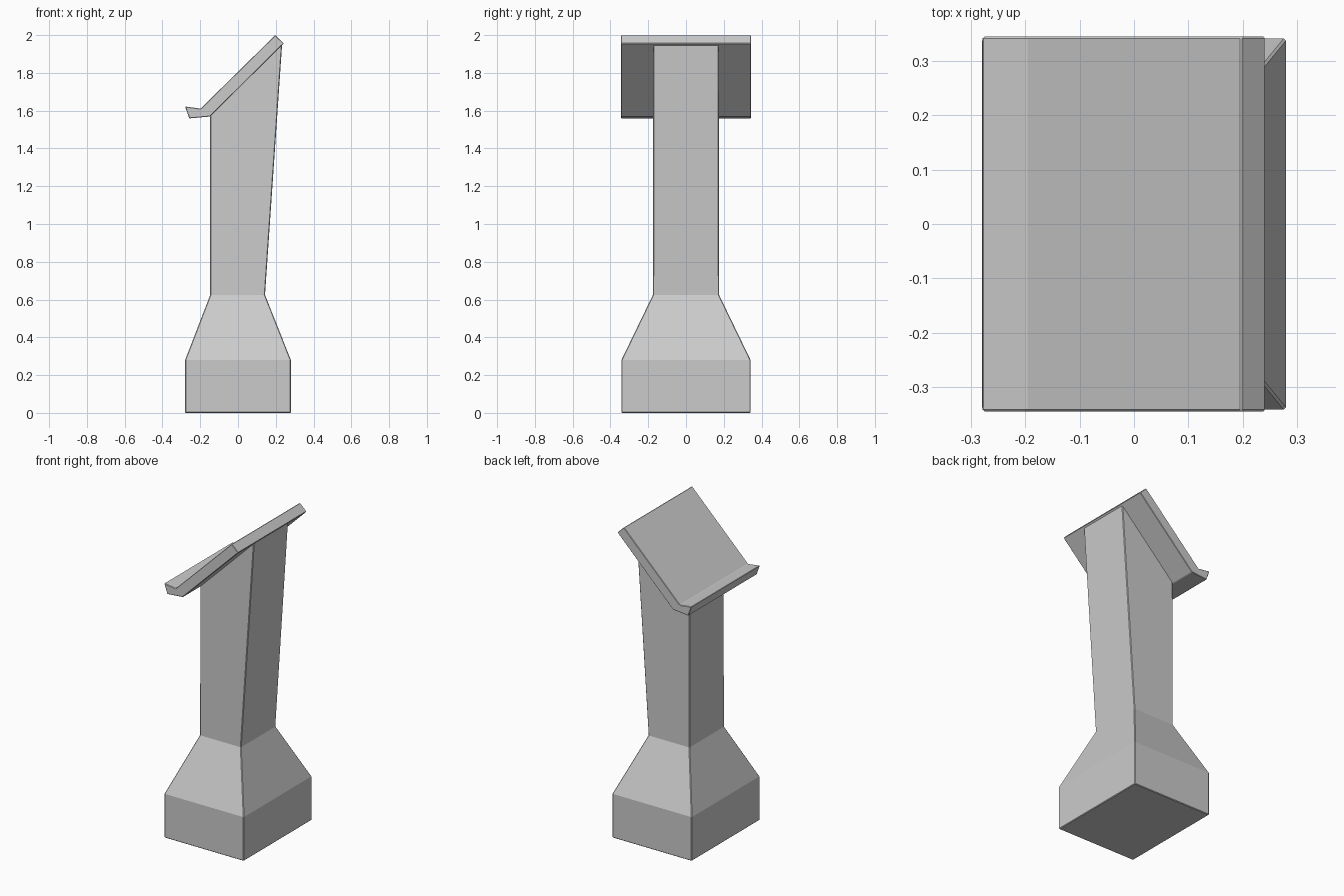
import bpy, bmesh

if "Cube" in bpy.data.objects:
    bpy.data.objects.remove(bpy.data.objects["Cube"])


def finish(name, bm, bevel):
    bmesh.ops.recalc_face_normals(bm, faces=bm.faces)
    mesh = bpy.data.meshes.new(name)
    bm.to_mesh(mesh)
    bm.free()
    obj = bpy.data.objects.new(name, mesh)
    bpy.context.collection.objects.link(obj)
    mod = obj.modifiers.new("soft_edges", 'BEVEL')
    mod.width = bevel
    mod.segments = 1
    return obj


def loft(name, sections, bevel):
    """Each section: left x, left z, right x, right z, half depth."""
    bm = bmesh.new()
    rings = []
    for xl, zl, xr, zr, d in sections:
        pts = [(xl, -d, zl), (xr, -d, zr), (xr, d, zr), (xl, d, zl)]
        rings.append([bm.verts.new(p) for p in pts])
    for a, b in zip(rings, rings[1:]):
        for i in range(4):
            j = (i + 1) % 4
            bm.faces.new((a[i], a[j], b[j], b[i]))
    bm.faces.new(rings[0])
    bm.faces.new(rings[-1])
    return finish(name, bm, bevel)


def extrude_profile(name, profile, half_depth, bevel):
    bm = bmesh.new()
    face = bm.faces.new([bm.verts.new((x, -half_depth, z)) for x, z in profile])
    ext = bmesh.ops.extrude_face_region(bm, geom=[face])
    verts = [v for v in ext["geom"] if isinstance(v, bmesh.types.BMVert)]
    bmesh.ops.translate(bm, verts=verts, vec=(0, 2 * half_depth, 0))
    return finish(name, bm, bevel)


# Plinth, sloped shoulder and leaning column with an angled top
loft("pedestal", [
    (-0.28, 0.0, 0.28, 0.0, 0.342),
    (-0.28, 0.28, 0.28, 0.28, 0.342),
    (-0.147, 0.625, 0.143, 0.625, 0.175),
    (-0.147, 1.58, 0.234, 1.959, 0.173),
], 0.004)

# Slanted reading board with a lip along its low edge
extrude_profile("reading_board", [
    (-0.28, 1.622), (-0.198, 1.611), (0.197, 2.0),
    (0.243, 1.956), (-0.148, 1.569), (-0.258, 1.559),
], 0.345, 0.003)
